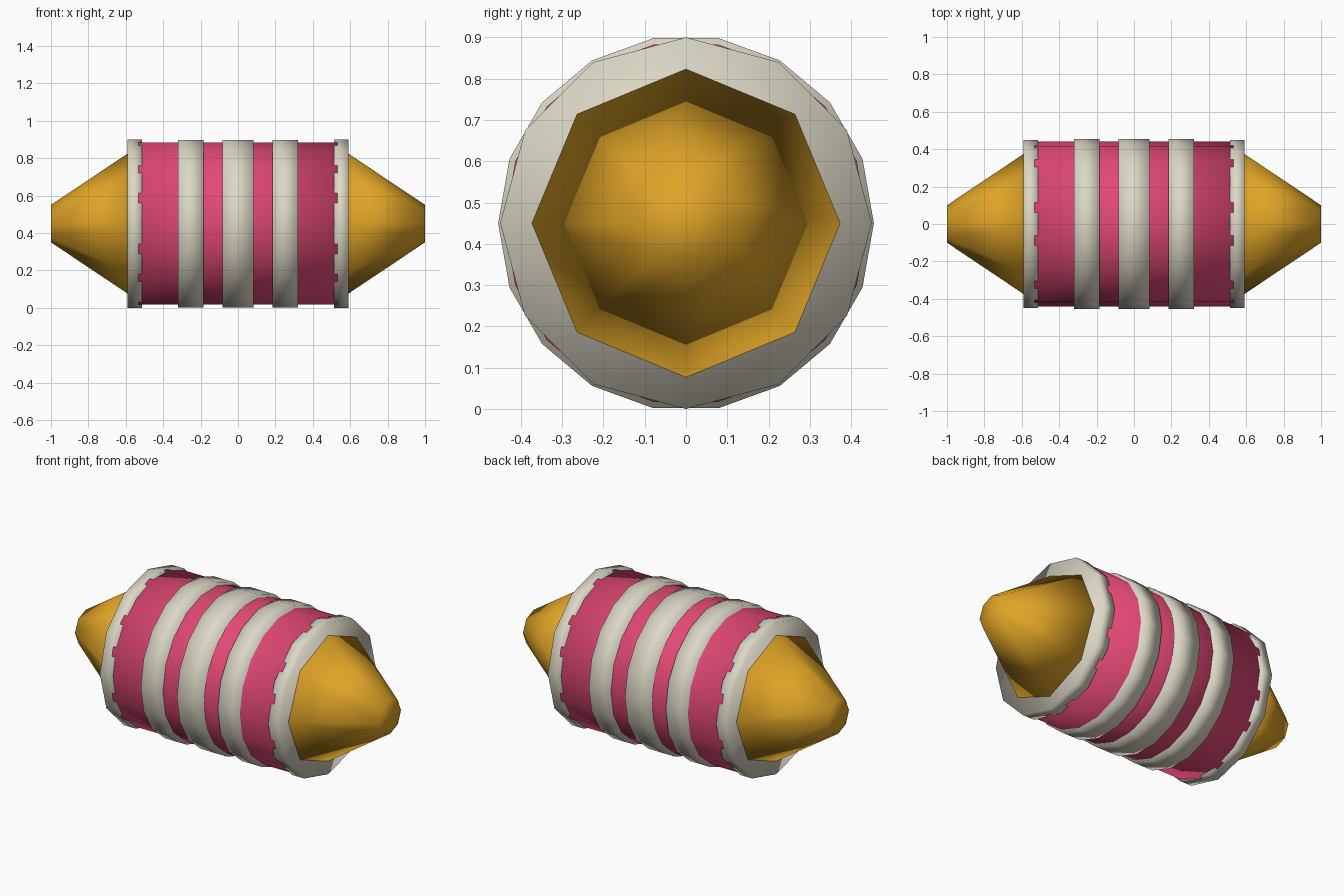
import bpy, bmesh, math

if "Cube" in bpy.data.objects:
    bpy.data.objects.remove(bpy.data.objects["Cube"])

CENTRE_Z = 0.45


def material(name, rgb):
    m = bpy.data.materials.new(name)
    m.diffuse_color = (*rgb, 1.0)
    m.use_nodes = True
    m.node_tree.nodes["Principled BSDF"].inputs["Base Color"].default_value = m.diffuse_color
    return m


pink = material("pink", (0.76, 0.065, 0.18))
cream = material("cream", (0.72, 0.69, 0.57))
gold = material("gold", (0.74, 0.37, 0.02))


def frustum(name, sides, x0, r0, x1, r1, mat):
    """Capped drum or cone along x, with one corner pointing to +y."""
    bm = bmesh.new()
    loops = []
    for x, r in ((x0, r0), (x1, r1)):
        loop = []
        for i in range(sides):
            a = math.tau * i / sides
            loop.append(bm.verts.new((x, r * math.cos(a), CENTRE_Z + r * math.sin(a))))
        loops.append(loop)
        bm.faces.new(loop)
    for i in range(sides):
        j = (i + 1) % sides
        bm.faces.new((loops[0][i], loops[0][j], loops[1][j], loops[1][i]))
    bmesh.ops.recalc_face_normals(bm, faces=bm.faces[:])
    for f in bm.faces:
        f.smooth = True
    me = bpy.data.meshes.new(name)
    bm.to_mesh(me)
    bm.free()
    me.materials.append(mat)
    ob = bpy.data.objects.new(name, me)
    bpy.context.collection.objects.link(ob)
    return ob


# Main drum
frustum("drum_body", 18, -0.532, 0.44, 0.532, 0.44, pink)

# Raised bands around the drum
for name, x0, x1 in (("left_band", -0.32, -0.185),
                     ("middle_band", -0.083, 0.083),
                     ("right_band", 0.185, 0.32)):
    frustum(name, 18, x0, 0.455, x1, 0.455, cream)

# End collars and pointed caps, mirrored left and right
for side, s in (("left", -1), ("right", 1)):
    frustum(side + "_collar", 12, s * 0.512, 0.45, s * 0.592, 0.45, cream)
    frustum(side + "_cone_cap", 8, s * 0.57, 0.388, s * 1.0, 0.10, gold)
